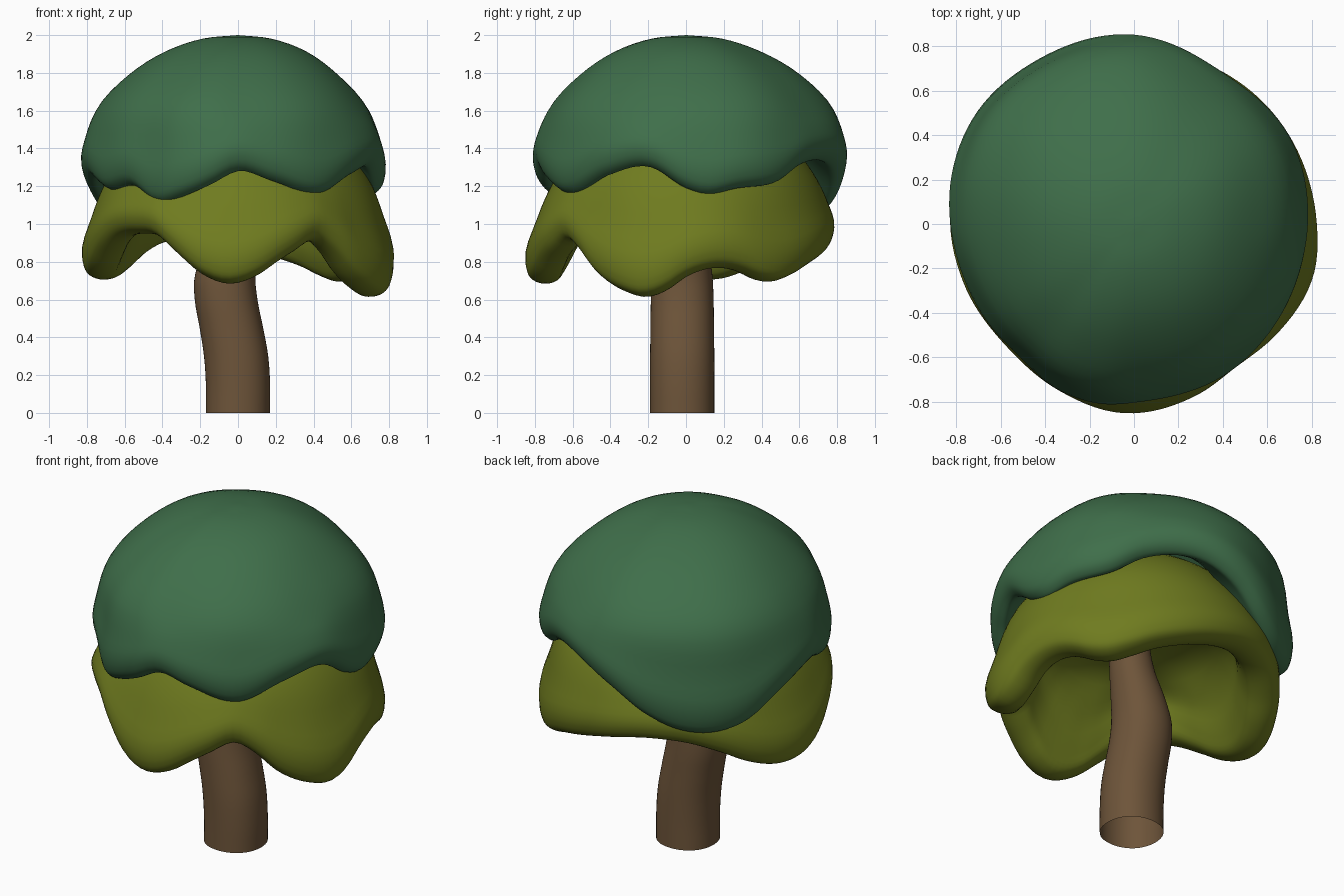
import bpy, bmesh, math

if "Cube" in bpy.data.objects:
    bpy.data.objects.remove(bpy.data.objects["Cube"])


def material(name, rgb):
    m = bpy.data.materials.new(name)
    m.diffuse_color = (*rgb, 1)
    m.use_nodes = True
    m.node_tree.nodes["Principled BSDF"].inputs["Base Color"].default_value = m.diffuse_color
    return m


def smooth_at(ts, vs, t):
    """Smooth curve through the points (ts, vs) with uneven spacing."""
    n = len(ts)
    i = 0
    while i < n - 2 and t > ts[i + 1]:
        i += 1

    def slope(k):
        a, b = max(k - 1, 0), min(k + 1, n - 1)
        if a == k or b == k:
            return (vs[b] - vs[a]) / (ts[b] - ts[a])
        h0, h1 = ts[k] - ts[a], ts[b] - ts[k]
        d0, d1 = (vs[k] - vs[a]) / h0, (vs[b] - vs[k]) / h1
        return (d0 * h1 + d1 * h0) / (h0 + h1)

    h = ts[i + 1] - ts[i]
    u = (t - ts[i]) / h
    return ((2*u**3 - 3*u**2 + 1) * vs[i] + (u**3 - 2*u**2 + u) * h * slope(i)
            + (3*u**2 - 2*u**3) * vs[i + 1] + (u**3 - u**2) * h * slope(i + 1))


def around(table, angle):
    """Look up a closed {degrees: value} table."""
    ks = sorted(table)
    ts = [k - 360 for k in ks[-3:]] + ks + [k + 360 for k in ks[:3]]
    return smooth_at(ts, [table[k % 360] for k in ts], angle)


def sample(points, steps):
    ts = [0]
    for a, b in zip(points, points[1:]):
        ts.append(ts[-1] + math.dist(a, b))
    axes = list(zip(*points))
    out = []
    for i in range(len(points) - 1):
        for s in range(steps):
            t = ts[i] + (ts[i + 1] - ts[i]) * s / steps
            out.append([smooth_at(ts, ax, t) for ax in axes])
    return out + [list(points[-1])]


def skin(name, columns, mat):
    """Join vertical point columns, one per direction, into a closed ring."""
    bm = bmesh.new()
    grid = [[bm.verts.new(p) for p in col] for col in columns]
    for i, col in enumerate(grid):
        nxt = grid[(i + 1) % len(grid)]
        for k in range(len(col) - 1):
            bm.faces.new((col[k], nxt[k], nxt[k + 1], col[k + 1]))
    bmesh.ops.remove_doubles(bm, verts=bm.verts, dist=0.0005)
    bmesh.ops.recalc_face_normals(bm, faces=bm.faces)
    me = bpy.data.meshes.new(name)
    bm.to_mesh(me)
    bm.free()
    me.materials.append(mat)
    ob = bpy.data.objects.new(name, me)
    bpy.context.collection.objects.link(ob)
    for o in bpy.context.selected_objects:
        o.select_set(False)
    ob.select_set(True)
    bpy.context.view_layer.objects.active = ob
    bpy.ops.object.shade_smooth_by_angle(angle=math.radians(60))
    return ob


def canopy(name, profile, tables, mat, count=120):
    cols = []
    for i in range(count):
        deg = 360 * i / count
        a = math.radians(deg)
        pts = sample(profile(*[around(t, deg) for t in tables]), 4)
        cols.append([(max(r, 0) * math.cos(a), max(r, 0) * math.sin(a), z) for r, z in pts])
    return skin(name, cols, mat)


green = material("deep_green", (0.050, 0.158, 0.069))
olive = material("olive_green", (0.16, 0.2, 0.014))
brown = material("bark_brown", (0.155, 0.09, 0.042))

# Upper canopy: dome with wavy rounded rim
top_rim = {0: 1.19, 7: 1.16, 22: 1.19, 40: 1.22, 55: 1.31, 80: 1.32, 95: 1.23, 109: 1.10,
           122: 1.02, 135: 1.0, 148: 1.04, 164: 1.17, 184: 1.25, 205: 1.18, 222: 1.20,
           235: 1.11, 248: 1.15, 259: 1.21, 270: 1.28, 284: 1.23, 305: 1.16, 325: 1.26, 345: 1.30}
top_radius = {0: .78, 28: .80, 60: .79, 90: .85, 122: .85, 145: .86, 166: .845, 180: .825,
              194: .805, 215: .79, 230: .785, 245: .815, 260: .82, 272: .80, 300: .79,
              320: .78, 345: .775}
shoulder = {0: -.4, 45: .4, 90: .7, 135: .9, 180: .2, 225: .6, 270: 0, 315: 0}


def top_profile(R, z, f):
    return [(0, 2.0), (.22 * R, 1.982), (.46 * R, 1.915), ((.69 + .03 * f) * R, 1.79),
            ((.90 + .03 * f) * R, 1.6), ((.97 + .01 * f) * R, (1.6 + z + .1) / 2),
            (R, z + .1), (.97 * R, z + .03), (.915 * R, z), (.86 * R, z + .02),
            (.74 * R, z + .09)]


canopy("upper_canopy", top_profile, (top_radius, top_rim, shoulder), green)

# Lower canopy: hollow skirt with deeper lobes and a thick lip
low_rim = {0: .72, 8: .76, 18: .765, 24: .745, 31: .71, 39: .695, 48: .72, 60: .775, 72: .82,
           90: .88, 109: .92, 127: .90, 140: .84, 153: .76, 166: .71, 180: .72, 190: .77,
           200: .85, 212: .93, 225: .95, 236: .93, 244: .85, 256: .73, 266: .685, 278: .73,
           285: .79, 293: .85, 304: .91, 312: .85, 322: .73, 335: .64, 344: .615, 352: .65}
low_radius = {0: .82, 31: .80, 60: .79, 90: .785, 125: .785, 150: .80, 175: .825, 200: .81,
              225: .795, 245: .82, 267: .85, 290: .82, 305: .79, 320: .805, 345: .835}


def low_profile(R, z):
    return [(0, 1.6), (.3, 1.57), (.52, 1.45), (.68, 1.26),
            (.68 + .65 * (R - .68), (1.26 + z + .1) / 2), (R, z + .1), (R - .025, z + .03),
            (R - .09, z), (R - .165, z + .015), (R - .215, z + .1),
            (.54, (z + 1.3) / 2), (.4, 1.18), (0, 1.2)]


canopy("lower_canopy", low_profile, (low_radius, low_rim), olive)

# Trunk: bent, slightly squared tube (z, centre x, radius), open at the foot
path = [(0, 0, .17), (.15, 0, .17), (.3, -.01, .17), (.45, -.035, .168), (.6, -.063, .166),
        (.7, -.07, .162), (.85, -.045, .145), (1.0, -.005, .122), (1.3, .03, .1)]
rings = sample(path, 4)
cols = []
for i in range(48):
    a = 2 * math.pi * i / 48
    k = 1 + .025 * (1 - math.cos(4 * a)) / 2
    cols.append([(cx + k * r * math.cos(a), -.02 + k * r * math.sin(a), z) for z, cx, r in rings])
skin("trunk", cols, brown)
